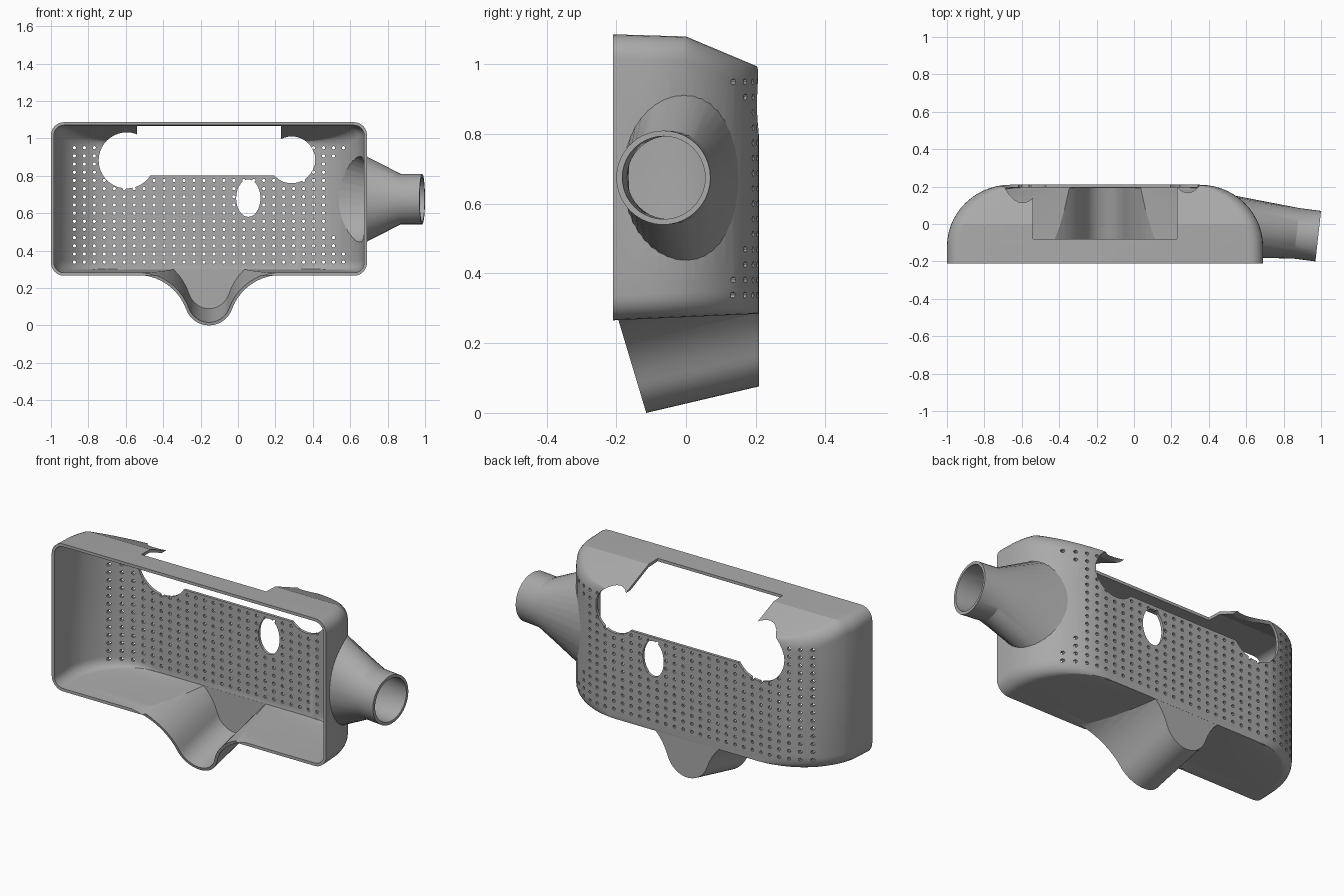
import bpy, bmesh
from math import sin, cos, pi, sqrt, radians

cube = bpy.data.objects.get("Cube")
if cube:
    bpy.data.objects.remove(cube, do_unlink=True)

WALL = 0.016
MID = -0.155            # x of the housing's centre
BACK = 0.21

grey = bpy.data.materials.new("plain_grey")
grey.use_nodes = True
grey.diffuse_color = (0.4, 0.4, 0.4, 1)
grey.node_tree.nodes["Principled BSDF"].inputs["Base Color"].default_value = (0.4, 0.4, 0.4, 1)


def loft_into(bm, rings):
    """Join equal rings of points into a closed solid."""
    loops = [[bm.verts.new(p) for p in ring] for ring in rings]
    for a, b in zip(loops, loops[1:]):
        for i in range(len(a)):
            j = (i + 1) % len(a)
            bm.faces.new((a[i], a[j], b[j], b[i]))
    bm.faces.new(loops[0])
    bm.faces.new(loops[-1])


def solid(name, *lofts):
    bm = bmesh.new()
    for rings in lofts:
        loft_into(bm, rings)
    bmesh.ops.recalc_face_normals(bm, faces=bm.faces)
    mesh = bpy.data.meshes.new(name)
    bm.to_mesh(mesh)
    bm.free()
    mesh.materials.append(grey)
    obj = bpy.data.objects.new(name, mesh)
    bpy.context.collection.objects.link(obj)
    return obj


def combine(target, other, operation):
    """Apply a boolean and remove the second solid."""
    mod = target.modifiers.new("combine", 'BOOLEAN')
    mod.operation, mod.object, mod.solver = operation, other, 'EXACT'
    graph = bpy.context.evaluated_depsgraph_get()
    mesh = bpy.data.meshes.new_from_object(target.evaluated_get(graph))
    target.modifiers.clear()
    target.data = mesh
    bpy.data.objects.remove(other, do_unlink=True)


def housing(name, t, front):
    """Rounded box whose sides curve into the back, with a sloping roof."""
    ys = [front, -0.12, 0.0]
    ys += [-0.12 + (0.33 - t) * sin(pi / 2 * k / 14) for k in range(1, 15)]
    rings = []
    for y in sorted(ys):
        s = max(0, (y + 0.12) / (0.33 - t))
        half = 0.505 + (0.34 - t) * sqrt(max(0, 1 - s * s))
        top = (1.08 - 0.03 * y if y < 0 else 1.08 - 0.42 * y) - t
        low = 0.275 + 0.045 * y + t
        r = 0.07 - t
        ring = []
        for q, (sx, z) in enumerate(((1, top - r), (-1, top - r), (-1, low + r), (1, low + r))):
            for k in range(7):
                a = pi / 2 * (q + k / 6)
                ring.append((MID + sx * (half - r) + r * cos(a), y, z + r * sin(a)))
        rings.append(ring)
    return solid(name, rings)


def side_pipe(name, t, extra):
    """Oval cone running into a short, slightly tilted round tube."""
    sections = ((0.45, -0.005, 0.17, 0.35), (0.87, -0.05, 0.135, 0.135),
                (0.985 + extra, -0.065 - 0.11 * extra, 0.135, 0.135))
    rings = []
    for x, y, ry, rz in sections:
        ring = []
        for k in range(40):
            a = 2 * pi * k / 40
            dy = (ry - t) * cos(a)
            ring.append((x + 0.11 * dy, y + dy, 0.675 + (rz - t) * sin(a)))
        rings.append(ring)
    return solid(name, rings)


def nose_trough(name, t, front, crown):
    """Bell-shaped channel below the housing, rising towards the back."""
    turn = radians(70)
    r, flare = 0.13, 0.28
    cx, cz = (r + flare) * sin(turn), r - (r + flare) * cos(turn)
    half = [((r - t) * sin(turn * k / 10), r - (r - t) * cos(turn * k / 10)) for k in range(11)]
    for k in range(1, 11):
        a = turn * (1 - k / 10)
        half.append((cx - (flare + t) * sin(a), cz + (flare + t) * cos(a)))
    half.append((cx, crown))
    profile = half + [(-x, z) for x, z in reversed(half[1:])]
    first, last = [], []
    for x, z in profile:
        lip = max(-0.205, -0.195 + 0.3 * (0.27 - z))
        start = lip if front is None else front
        end = BACK - t - 0.0005
        first.append((MID + x, start, z + 0.235 * (start - lip)))
        last.append((MID + x, end, z + 0.235 * (end - lip)))
    return solid(name, [first, last])


def rod(x, z, rx, rz, sides, y0=0.0, y1=0.4):
    """Rings of an oval prism along y."""
    return [[(x + rx * cos(2 * pi * k / sides), y, z + rz * sin(2 * pi * k / sides))
             for k in range(sides)] for y in (y0, y1)]


# Outer form
shell = housing("perforated_housing", 0, -BACK)
combine(shell, side_pipe("pipe_outside", 0, 0), 'UNION')
combine(shell, nose_trough("trough_outside", 0, None, 0.33), 'UNION')

# Hollow the housing, pipe and trough
core = housing("core", WALL, -0.4)
combine(core, side_pipe("pipe_inside", WALL, 0.1), 'UNION')
combine(core, nose_trough("trough_inside", WALL, -0.4, 0.4), 'UNION')
combine(shell, core, 'DIFFERENCE')

# Roof and back window with a round opening at each end
window = [[(-0.54, y, 0.8), (0.23, y, 0.8), (0.23, y, 1.3), (-0.54, y, 1.3)] for y in (-0.08, 0.4)]
for cutter in (window,
               rod(-0.595, 0.882, 0.15, 0.15, 40),
               rod(0.287, 0.885, 0.125, 0.125, 40),
               rod(0.055, 0.68, 0.065, 0.1, 32)):
    combine(shell, solid("opening", cutter), 'DIFFERENCE')

# Grid of small holes, left out where the pipe joins
holes = []
for i in range(28):
    for j in range(15):
        x, z = -0.875 + 0.0533 * i, 0.338 + 0.0437 * j
        if ((x - 0.66) / 0.2) ** 2 + ((z - 0.675) / 0.29) ** 2 > 1:
            holes.append(rod(x, z, 0.009, 0.009, 8))
combine(shell, solid("hole_grid", *holes), 'DIFFERENCE')

# Smooth curves, sharp rims
bpy.ops.object.select_all(action='DESELECT')
shell.select_set(True)
bpy.context.view_layer.objects.active = shell
bpy.ops.object.shade_smooth_by_angle(angle=radians(20))
